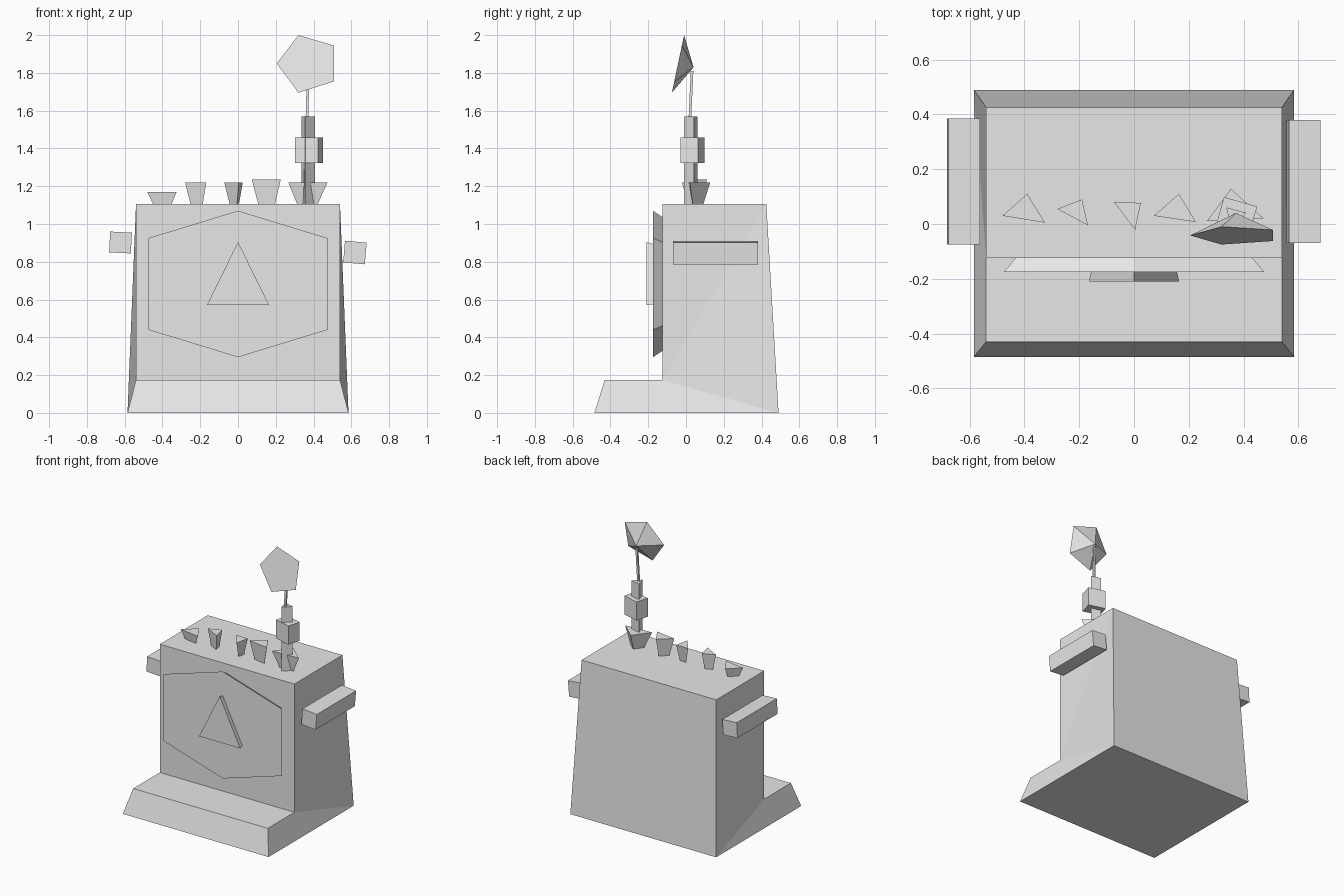
import bpy, bmesh, math
from mathutils import Vector

cube = bpy.data.objects.get("Cube")
if cube:
    bpy.data.objects.remove(cube, do_unlink=True)

grey = bpy.data.materials.new("plain_grey")
grey.use_nodes = True
grey.diffuse_color = (0.8, 0.8, 0.8, 1)
for node in grey.node_tree.nodes:
    if node.type == 'BSDF_PRINCIPLED':
        node.inputs["Base Color"].default_value = (0.8, 0.8, 0.8, 1)


def finish(name, bm):
    bmesh.ops.recalc_face_normals(bm, faces=bm.faces)
    mesh = bpy.data.meshes.new(name)
    bm.to_mesh(mesh)
    bm.free()
    mesh.materials.append(grey)
    obj = bpy.data.objects.new(name, mesh)
    bpy.context.collection.objects.link(obj)
    return obj


def loft(name, first, second):
    """Solid between two matching outlines."""
    bm = bmesh.new()
    a = [bm.verts.new(p) for p in first]
    b = [bm.verts.new(p) for p in second]
    bm.faces.new(a)
    bm.faces.new(b)
    for i in range(len(a)):
        j = (i + 1) % len(a)
        bm.faces.new((a[i], a[j], b[j], b[i]))
    return finish(name, bm)


def scaled(points, factor, offset):
    """Outline shrunk about its centre, then shifted."""
    points = [Vector(p) for p in points]
    mid = sum(points, Vector()) / len(points)
    return [mid + (p - mid) * factor + Vector(offset) for p in points]


def box(name, centre, size, axis, degrees):
    bm = bmesh.new()
    bmesh.ops.create_cube(bm, size=1)
    bmesh.ops.scale(bm, vec=size, verts=bm.verts)
    obj = finish(name, bm)
    obj.location = centre
    setattr(obj.rotation_euler, axis, math.radians(degrees))
    return obj


# Body: stepped side profile (half width, y, z) joined across the width
profile = [(0.585, -0.485, 0), (0.54, -0.43, 0.175), (0.54, -0.125, 0.175),
           (0.54, -0.125, 1.105), (0.54, 0.425, 1.105), (0.585, 0.49, 0)]
bm = bmesh.new()
sides = []
for sign in (-1, 1):
    ring = [bm.verts.new((sign * x, y, z)) for x, y, z in profile]
    sides.append(ring)
    for ids in ((0, 1, 2, 5), (2, 4, 5), (2, 3, 4)):
        bm.faces.new([ring[i] for i in ids])
for i in range(len(profile)):
    j = (i + 1) % len(profile)
    bm.faces.new((sides[0][i], sides[0][j], sides[1][j], sides[1][i]))
finish("body", bm)

# Raised front panel and triangle, both narrowing toward the body
panel = [(x, -0.175, z) for x, z in
         ((0, 1.07), (0.475, 0.925), (0.475, 0.44), (0, 0.295), (-0.475, 0.44), (-0.475, 0.925))]
loft("front_panel", panel, scaled(panel, 0.91, (0, 0.052, 0)))
emblem = [(x, -0.21, z) for x, z in ((0, 0.905), (0.165, 0.57), (-0.165, 0.57))]
loft("front_triangle", emblem, scaled(emblem, 0.95, (0, 0.037, 0)))

# Side handles
box("right_handle", (-0.622, 0.155, 0.902), (0.115, 0.46, 0.11), "y", 3)
box("left_handle", (0.619, 0.155, 0.849), (0.115, 0.45, 0.115), "y", 5)

# Upturned three-sided spikes on the top: height, surface scale, outline
spikes = [
    (1.17, 0.6, ((-0.39, 0.11), (-0.48, 0.03), (-0.325, 0.005))),
    (1.22, 0.56, ((-0.19, 0.09), (-0.28, 0.055), (-0.168, -0.005))),
    (1.22, 0.48, ((-0.073, 0.08), (0.025, 0.077), (0.004, -0.022))),
    (1.235, 0.56, ((0.164, 0.11), (0.073, 0.03), (0.226, 0.007))),
    (1.22, 0.5, ((0.354, 0.128), (0.266, 0.01), (0.474, 0.02))),
]
for n, (top, factor, outline) in enumerate(spikes):
    rim = [(x, y, top) for x, y in outline]
    loft(f"top_spike_{n + 1}", rim, scaled(rim, factor, (0, 0, 1.1 - top)))

# Three-sided mast, rotated block and thin rod
mast = []
for k in range(3):
    a = math.radians(15 + 120 * k)
    mast.append((0.367 + 0.043 * math.cos(a), 0.03 + 0.043 * math.sin(a), 1.1))
loft("mast", mast, scaled(mast, 1, (0, 0, 0.47)))
box("mast_block", (0.376, 0.035, 1.39), (0.126, 0.096, 0.135), "z", -16)
low = [(0.355 + dx, 0.004 + dy, 1.19) for dx, dy in
       ((-0.007, -0.007), (0.007, -0.007), (0.007, 0.007), (-0.007, 0.007))]
loft("mast_rod", low, scaled(low, 1, (0.017, 0.028, 0.62)))

# Tilted five-sided cone at the tip, open side facing front
bm = bmesh.new()
rim = [bm.verts.new((x, -0.01 + (z - 2) * 0.213, z)) for x, z in
       ((0.32, 2.0), (0.507, 1.945), (0.507, 1.755), (0.32, 1.695), (0.205, 1.85))]
tip = bm.verts.new((0.372, 0.04, 1.83))
bm.faces.new(rim)
for i in range(5):
    bm.faces.new((rim[i], rim[(i + 1) % 5], tip))
finish("mast_head", bm)
